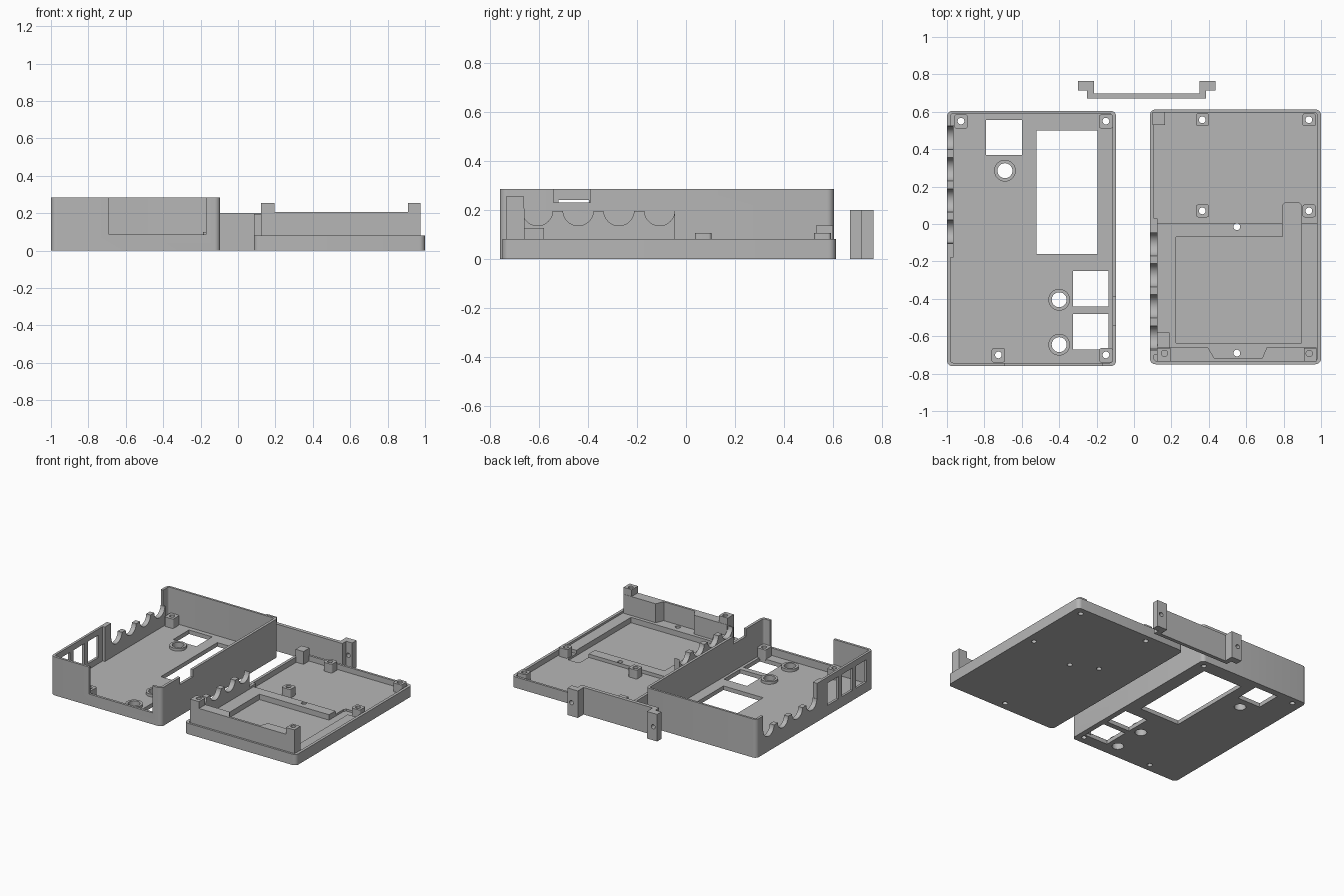
import bpy, bmesh, math

if "Cube" in bpy.data.objects:
    bpy.data.objects.remove(bpy.data.objects["Cube"])

grey = bpy.data.materials.new("plain grey")
grey.diffuse_color = (0.47, 0.47, 0.47, 1)
grey.use_nodes = True
grey.node_tree.nodes["Principled BSDF"].inputs["Base Color"].default_value = grey.diffuse_color


def prism(bm, pts, z0, z1):
    """Extrude a plan outline from z0 to z1."""
    face = bm.faces.new([bm.verts.new((x, y, z0)) for x, y in pts])
    ext = bmesh.ops.extrude_face_region(bm, geom=[face])["geom"]
    for v in ext:
        if isinstance(v, bmesh.types.BMVert):
            v.co.z = z1


def rect(x0, x1, y0, y1, r=0.0):
    """Rectangle outline, optionally with rounded corners."""
    if r == 0:
        return [(x0, y0), (x1, y0), (x1, y1), (x0, y1)]
    pts = []
    for cx, cy, a in ((x1 - r, y0 + r, -90), (x1 - r, y1 - r, 0),
                      (x0 + r, y1 - r, 90), (x0 + r, y0 + r, 180)):
        for i in range(7):
            t = math.radians(a + 15 * i)
            pts.append((cx + r * math.cos(t), cy + r * math.sin(t)))
    return pts


def circle(cx, cy, r, n=28):
    return [(cx + r * math.cos(2 * math.pi * i / n),
             cy + r * math.sin(2 * math.pi * i / n)) for i in range(n)]


def solid(name, prisms):
    """One object from a list of (outline, z0, z1)."""
    bm = bmesh.new()
    for p in prisms:
        prism(bm, *p)
    bmesh.ops.recalc_face_normals(bm, faces=bm.faces[:])
    me = bpy.data.meshes.new(name)
    bm.to_mesh(me)
    bm.free()
    me.materials.append(grey)
    ob = bpy.data.objects.new(name, me)
    bpy.context.collection.objects.link(ob)
    return ob


def rod(axis, centre, r, half, n=40):
    """Cutter cylinder lying along x or y."""
    ob = solid("rod", [(circle(0, 0, r, n), -half, half)])
    if axis == "x":
        ob.rotation_euler = (0, math.pi / 2, 0)
    else:
        ob.rotation_euler = (math.pi / 2, 0, 0)
    ob.location = centre
    return ob


def cut(ob, *cutters):
    """Subtract each cutter and remove it."""
    for c in cutters:
        m = ob.modifiers.new("cut", "BOOLEAN")
        m.operation = "DIFFERENCE"
        m.solver = "EXACT"
        m.object = c
        bpy.context.view_layer.objects.active = ob
        bpy.context.view_layer.update()
        bpy.ops.object.modifier_apply(modifier=m.name)
        bpy.data.objects.remove(c)


def holes(points, r, z0, z1):
    return solid("holes", [(circle(x, y, r), z0, z1) for x, y in points])


# ---------------- deep cover tray ----------------
T = 0.03
cover = solid("cover_tray", [(rect(-1, -0.095, -0.76, 0.605, 0.03), 0, 0.285)])
cut(cover, solid("cavity", [(rect(-0.982, -0.115, -0.742, 0.589, 0.015), T, 0.4)]))
# floor openings, button holes and screw holes
cover_screws = [(-0.925, 0.55), (-0.15, 0.55), (-0.725, -0.7), (-0.15, -0.7)]
buttons = [(-0.69, 0.285), (-0.4, -0.405), (-0.4, -0.645)]
cut(cover,
    solid("openings", [(rect(*r), -0.1, 0.1) for r in (
        (-0.79, -0.6, 0.37, 0.555), (-0.52, -0.195, -0.16, 0.5),
        (-0.325, -0.135, -0.44, -0.25), (-0.325, -0.135, -0.67, -0.48))]),
    holes(buttons, 0.04, -0.1, 0.1),
    holes(cover_screws, 0.018, -0.1, 0.2),
    # front opening, side notch, cable side gap and port windows
    solid("front_gap", [(rect(-0.69, -0.17, -0.9, -0.7), 0.085, 0.4)]),
    solid("side_notch", [(rect(-0.15, 0, -0.54, -0.39), 0.23, 0.4)]),
    solid("cable_gap", [(rect(-1.1, -0.97, -0.105, 0.525), 0.1, 0.4)]),
    solid("windows", [(rect(-1.1, -0.95, y, y + 0.125), 0.075, 0.24)
                      for y in (-0.685, -0.52, -0.355)]))

# scalloped cable rest on the cover
cover_rest = solid("cover_cable_rest", [(rect(-1, -0.965, -0.105, 0.53), 0.02, 0.17),
                                        (rect(-0.99, -0.965, -0.18, -0.105), 0.02, 0.285)])
cut(cover_rest, *[rod("x", (-0.98, 0.46 - 0.167 * i, 0.172), 0.062, 0.1)
                  for i in range(4)])

# screw posts and button collars
cover_posts = solid("cover_posts", [(rect(x - 0.036, x + 0.036, y - 0.04, y + 0.036, 0.012),
                                     T - 0.01, 0.1) for x, y in cover_screws])
cut(cover_posts, holes(cover_screws, 0.018, -0.1, 0.2))
collars = solid("button_collars", [(circle(x, y, 0.058), T - 0.01, 0.05) for x, y in buttons])
cut(collars, holes(buttons, 0.04, -0.1, 0.1))

# ---------------- shallow base tray ----------------
F = 0.04
base_screws = [(0.365, 0.557), (0.935, 0.557), (0.365, 0.07), (0.935, 0.07)]
plate_screws = [(0.55, -0.015), (0.55, -0.69)]
peg_screws = [(0.163, -0.692), (0.937, -0.692)]


def pocket():
    """Battery pocket with a wire channel at its back right."""
    return solid("pocket", [([(0.225, -0.635), (0.895, -0.635), (0.895, 0.1), (0.88, 0.115),
                              (0.81, 0.115), (0.795, 0.1), (0.795, -0.07), (0.225, -0.07)],
                             0.025, 0.2)])


base = solid("base_tray", [(rect(0.085, 1.0, -0.75, 0.612, 0.03), 0, 0.08)])
cut(base, solid("cavity", [(rect(0.106, 0.979, -0.732, 0.595, 0.015), F, 0.2)]),
    pocket(), holes(base_screws + plate_screws, 0.018, -0.1, 0.2))

# raised platform around the pocket
platform = solid("battery_platform", [(rect(0.1, 0.982, -0.735, 0.005), F - 0.005, 0.065)])
cut(platform, pocket(), holes(plate_screws, 0.018, -0.1, 0.2))

# tall front wall with a tapered recess, and corner pegs
wall = solid("base_front_wall", [([
    (0.125, -0.735), (0.975, -0.735), (0.975, -0.66), (0.71, -0.66), (0.685, -0.718),
    (0.43, -0.718), (0.395, -0.66), (0.125, -0.66)], F, 0.205)])
pegs = solid("base_pegs", [(rect(0.122, 0.195, -0.735, -0.662), F, 0.255),
                           (rect(0.908, 0.976, -0.735, -0.662), F, 0.255)])
for ob in (wall, pegs):
    cut(ob, holes(peg_screws, 0.017, 0.1, 0.4))
solid("corner_blocks", [(rect(0.12, 0.19, -0.67, -0.58), F, 0.125),
                        (rect(0.1, 0.165, 0.53, 0.6), F, 0.135)])

# scalloped cable rest on the base
solid("base_rim_step", [(rect(0.1, 0.125, -0.7, 0.03), F - 0.01, 0.079)])
base_rest = solid("base_cable_rest", [(rect(0.0855, 0.125, -0.675, -0.045), 0.05, 0.195)])
cut(base_rest, *[rod("x", (0.105, -0.606 + 0.166 * i, 0.197), 0.062, 0.1) for i in range(4)])

# base screw posts
base_posts = solid("base_posts", [(rect(x - 0.034, x + 0.037, y - 0.034, y + 0.034, 0.012),
                                   F - 0.01, 0.105) for x, y in base_screws])
cut(base_posts, holes(base_screws, 0.018, -0.1, 0.2))

# ---------------- loose clip panel ----------------
half = [(0.318, 0.67), (0.318, 0.715), (0.367, 0.715), (0.367, 0.765),
        (0.283, 0.765), (0.283, 0.697)]
cx = 0.068
outline = [(cx + x, y) for x, y in half] + [(cx - x, y) for x, y in reversed(half)]
clip = solid("clip_panel", [(outline, 0, 0.2)])
cut(clip, *[rod("y", (cx + s * 0.335, 0.74, 0.1), 0.016, 0.12, 20) for s in (-1, 1)])

# smooth curved cuts, keep sharp edges
for ob in bpy.context.scene.objects:
    ob.select_set(True)
bpy.context.view_layer.objects.active = clip
bpy.ops.object.shade_smooth_by_angle(angle=math.radians(30))
